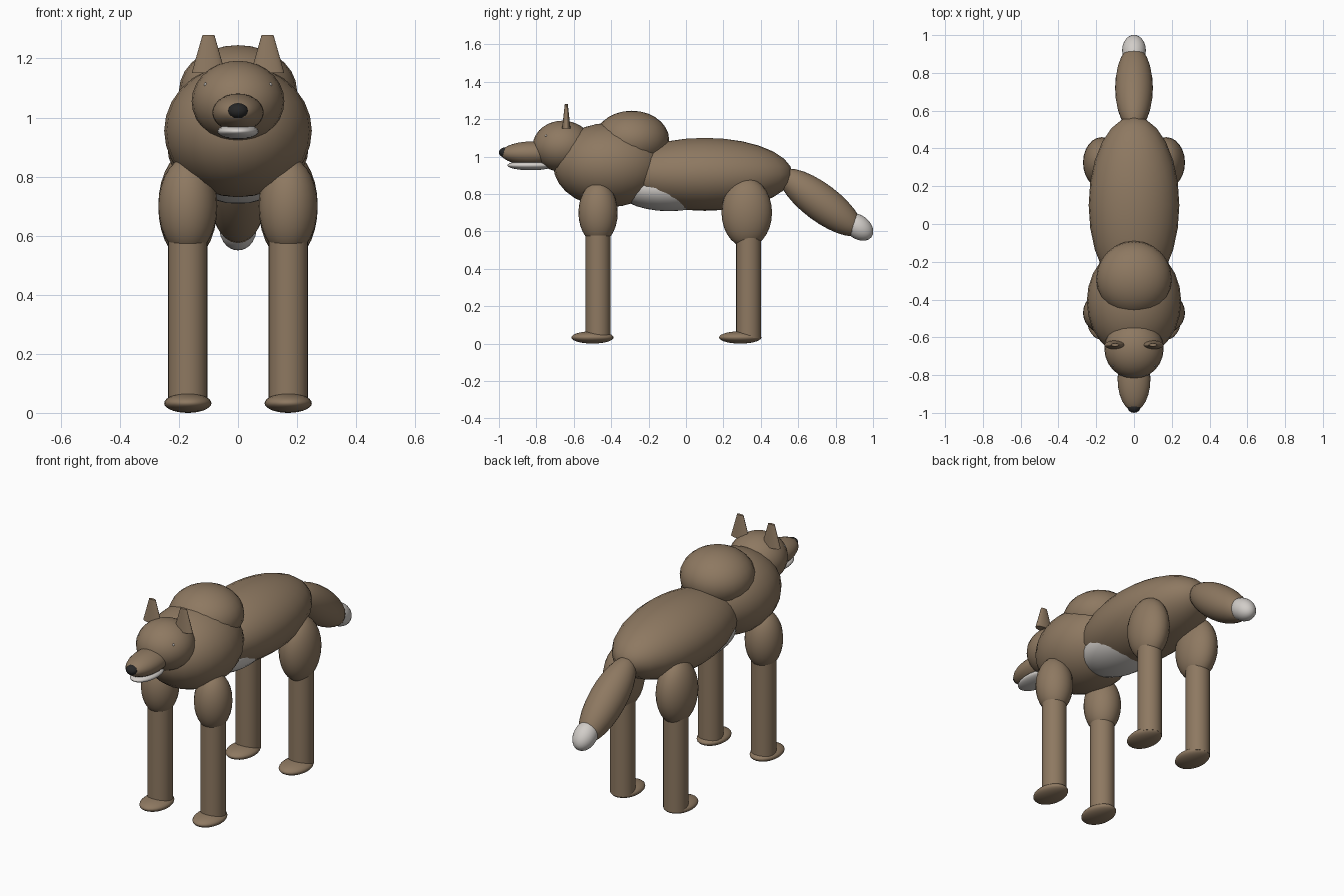
import bpy, math

cube = bpy.data.objects.get("Cube")
if cube:
    bpy.data.objects.remove(cube, do_unlink=True)


def material(name, rgb):
    m = bpy.data.materials.new(name)
    m.use_nodes = True
    m.diffuse_color = (*rgb, 1)
    m.node_tree.nodes["Principled BSDF"].inputs["Base Color"].default_value = (*rgb, 1)
    return m


brown = material("brown fur", (0.27, 0.19, 0.12))
white = material("pale fur", (0.64, 0.61, 0.58))
black = material("black nose", (0.02, 0.02, 0.02))


def finish(name, size, mat, tilt=0):
    ob = bpy.context.object
    ob.name = name
    ob.scale = size
    ob.rotation_euler.x = tilt
    ob.data.materials.append(mat)
    bpy.ops.object.shade_smooth_by_angle(angle=math.radians(40))
    return ob


def ellipsoid(name, centre, radii, mat=brown, tilt=0, segments=24):
    bpy.ops.mesh.primitive_uv_sphere_add(segments=segments, ring_count=segments // 2 + 2,
                                         radius=1, location=centre)
    return finish(name, radii, mat, tilt)


def tapered(name, centre, r1, r2, height, squash=1):
    bpy.ops.mesh.primitive_cone_add(vertices=24, radius1=r1, radius2=r2,
                                    depth=height, location=centre)
    return finish(name, (1, squash, 1), brown)


# Trunk
ellipsoid("body", (0, 0.1, 0.905), (0.24, 0.47, 0.195))
ellipsoid("chest", (0, -0.41, 0.955), (0.25, 0.3, 0.225))
ellipsoid("shoulder_hump", (0, -0.29, 1.09), (0.2, 0.2, 0.155))
ellipsoid("belly", (0, -0.09, 0.83), (0.18, 0.28, 0.122), white)

# Head
ellipsoid("head", (0, -0.66, 1.055), (0.157, 0.16, 0.137))
ellipsoid("muzzle", (0, -0.82, 1.017), (0.087, 0.17, 0.064))
ellipsoid("lower_jaw", (0, -0.83, 0.953), (0.07, 0.125, 0.026), white)
ellipsoid("nose", (0, -0.967, 1.022), (0.035, 0.033, 0.027), black, segments=16)

# Tail, sloping down behind
slope = -math.radians(37)
ellipsoid("tail", (0, 0.72, 0.755), (0.1, 0.27, 0.1), brown, slope)
ellipsoid("tail_tip", (0, 0.92, 0.624), (0.063, 0.09, 0.063), white, slope)

# Paired parts
for side, s in (("left", 1), ("right", -1)):
    tapered(f"{side}_ear", (s * 0.1, -0.64, 1.215), 0.057, 0.02, 0.13, 0.4)
    ellipsoid(f"{side}_eye", (s * 0.11, -0.748, 1.112), (0.006,) * 3, white, segments=10)
    for end, thigh_y, leg_y, foot_y, thigh in (
            ("front", -0.47, -0.47, -0.5, (0.1, 0.105, 0.165)),
            ("back", 0.325, 0.335, 0.29, (0.1, 0.135, 0.185))):
        x = s * 0.17
        ellipsoid(f"{side}_{end}_upper_leg", (x, thigh_y, 0.7), thigh)
        tapered(f"{side}_{end}_lower_leg", (x, leg_y, 0.33), 0.067, 0.067, 0.6)
        ellipsoid(f"{side}_{end}_foot", (x, foot_y, 0.033), (0.08, 0.113, 0.033))
